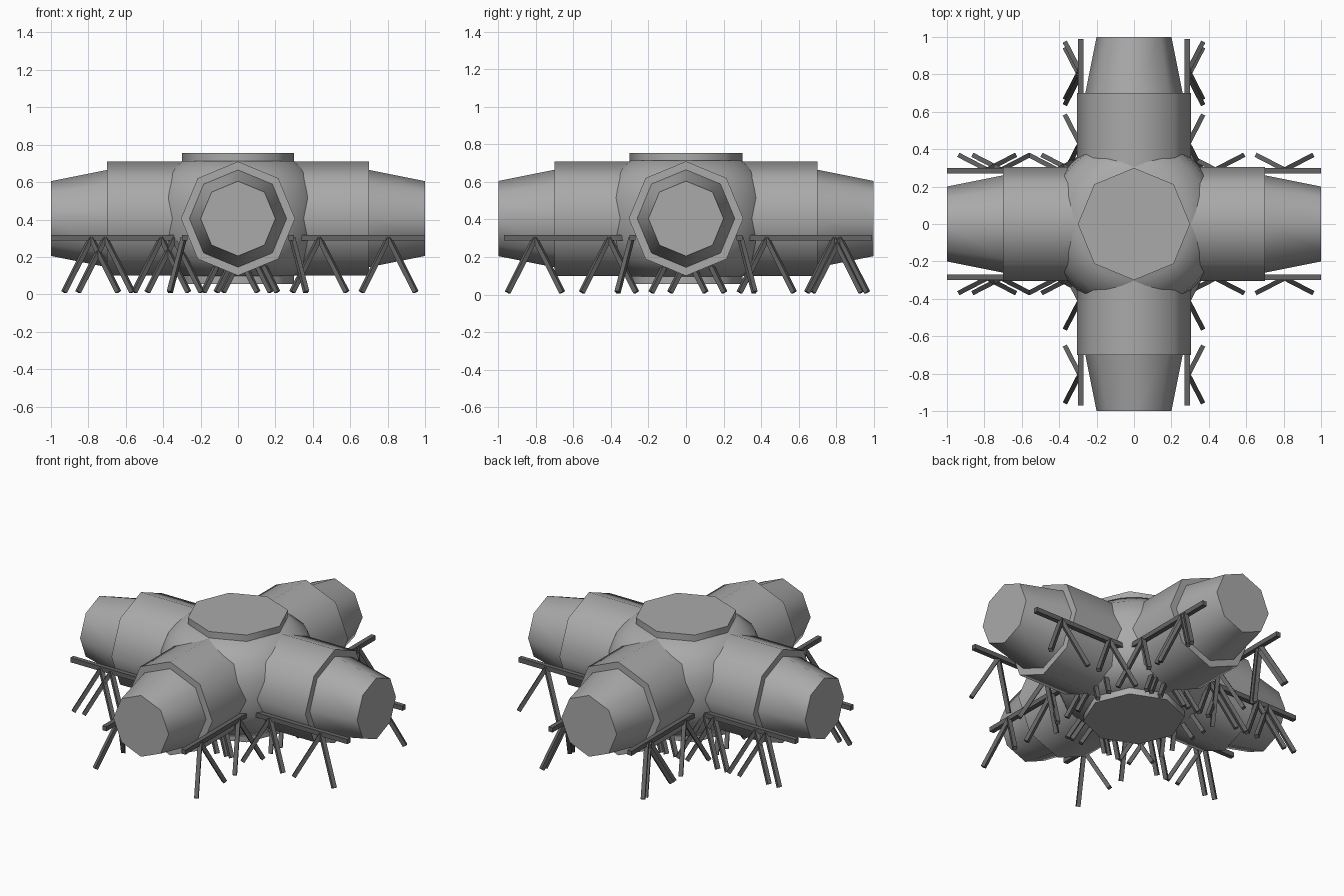
import bpy, bmesh
from math import pi, cos, sin, radians
from mathutils import Vector, Matrix

if "Cube" in bpy.data.objects:
    bpy.data.objects.remove(bpy.data.objects["Cube"])

MID = 0.405          # height of the tube axes


def material(name, value):
    m = bpy.data.materials.new(name)
    m.use_nodes = True
    col = (value, value, value, 1)
    m.diffuse_color = col
    m.node_tree.nodes["Principled BSDF"].inputs["Base Color"].default_value = col
    return m


HULL = material("hull grey", 0.40)
STRUT = material("strut dark grey", 0.13)


def finish(bm, name, mat, smooth=True):
    bmesh.ops.recalc_face_normals(bm, faces=bm.faces)
    mesh = bpy.data.meshes.new(name)
    bm.to_mesh(mesh)
    bm.free()
    mesh.materials.append(mat)
    ob = bpy.data.objects.new(name, mesh)
    bpy.context.collection.objects.link(ob)
    if smooth:
        bpy.ops.object.select_all(action='DESELECT')
        ob.select_set(True)
        bpy.context.view_layer.objects.active = ob
        bpy.ops.object.shade_smooth_by_angle(angle=radians(50))
    return ob


def lathe(name, profile, sides, matrix):
    """Capped solid turned around its own z axis from (radius, height) points."""
    bm = bmesh.new()
    rings = [[bm.verts.new((r * cos(2 * pi * i / sides), r * sin(2 * pi * i / sides), z))
              for i in range(sides)] for r, z in profile]
    for a, b in zip(rings, rings[1:]):
        for i in range(sides):
            j = (i + 1) % sides
            bm.faces.new((a[i], a[j], b[j], b[i]))
    bm.faces.new(rings[0])
    bm.faces.new(rings[-1])
    bm.transform(matrix)
    return finish(bm, name, HULL)


def beam(bm, start, end, size):
    """Square bar between two points."""
    start, end = Vector(start), Vector(end)
    axis = end - start
    turn = axis.to_track_quat('Z', 'Y').to_matrix().to_4x4()
    bmesh.ops.create_cube(bm, size=1, matrix=Matrix.Translation((start + end) / 2) @ turn
                          @ Matrix.Diagonal((size, size, axis.length, 1)))


# Central hub and the flat octagonal hatch column through it
centre = Matrix.Translation((0, 0, MID))
half = [(0.467, 0), (0.455, 0.11), (0.414, 0.216), (0.30, 0.308)]
hub_profile = [(r, -z) for r, z in reversed(half[1:])] + half
lathe("hub", hub_profile, 32, centre)
lathe("hatch_column", [(0.3, -0.35), (0.3, 0.35)], 8, centre)

# Four octagonal tubes with stepped, tapered ends
tube = [(0.305, 0), (0.305, 0.7), (0.26, 0.7), (0.2, 1.0)]
for i, side in enumerate(("left", "back", "right", "front")):
    turn = Matrix.Rotation(i * pi / 2, 4, 'Z') @ Matrix.Rotation(pi / 2, 4, 'Y')
    lathe(side + "_tube", tube, 8, centre @ turn)

# Rails beside each tube, carried by splayed pairs of legs
SPREAD = 0.145
supports = {
    "left": (1.0, (0.065, 0.435, 0.805)),
    "back": (0.99, (0.06, 0.43, 0.82, 0.79)),
    "right": (1.0, (0.04, 0.41, 0.785, -0.03, 0.34, 0.71)),
    "front": (0.97, (0.04, 0.41, 0.805)),
}
for i, (side, (reach, apexes)) in enumerate(supports.items()):
    for sign in (-1, 1):
        bm = bmesh.new()
        y = sign * 0.285
        beam(bm, (0, y, 0.302), (reach, y, 0.302), 0.03)
        for apex in apexes:
            for spread in (-SPREAD, SPREAD):
                beam(bm, (apex, sign * 0.29, 0.30),
                     (apex + spread, sign * 0.365, 0.012), 0.025)
        bm.transform(Matrix.Rotation(i * pi / 2, 4, 'Z'))
        finish(bm, f"{side}_support_{'a' if sign < 0 else 'b'}", STRUT, False)
